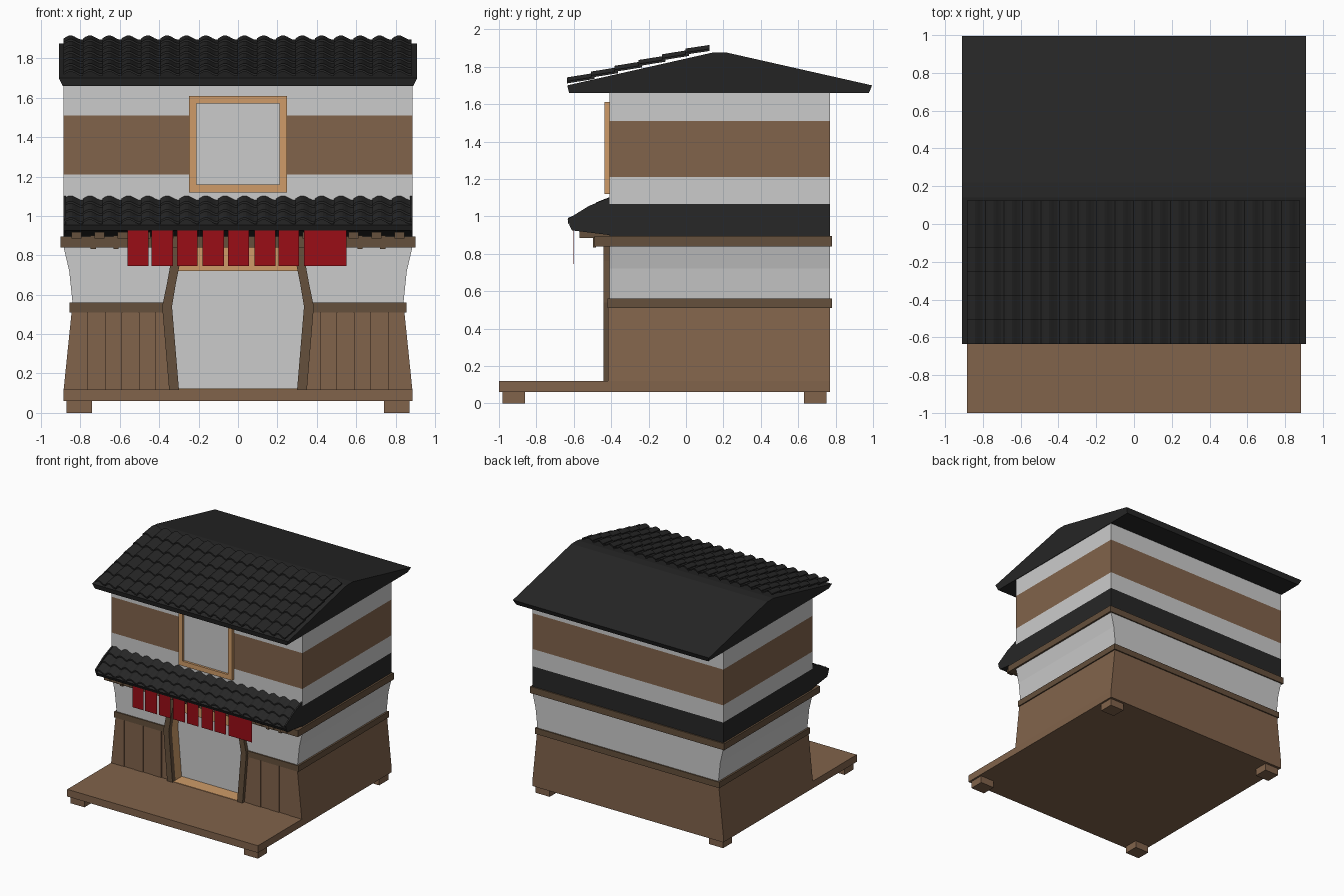
import bpy, bmesh, math

if "Cube" in bpy.data.objects:
    bpy.data.objects.remove(bpy.data.objects["Cube"])


def material(name, rgb):
    m = bpy.data.materials.new(name)
    m.diffuse_color = (*rgb, 1)
    m.use_nodes = True
    m.node_tree.nodes["Principled BSDF"].inputs["Base Color"].default_value = m.diffuse_color
    return m


WOOD = material("wood", (0.22, 0.125, 0.07))
DARK = material("dark_wood", (0.13, 0.08, 0.045))
TAN = material("light_wood", (0.62, 0.33, 0.14))
BLACK = material("black_tile", (0.02, 0.02, 0.02))
RED = material("red_cloth", (0.32, 0.004, 0.008))


def finish(bm, name, mat):
    bmesh.ops.recalc_face_normals(bm, faces=bm.faces)
    me = bpy.data.meshes.new(name)
    bm.to_mesh(me)
    bm.free()
    ob = bpy.data.objects.new(name, me)
    bpy.context.collection.objects.link(ob)
    if mat:
        me.materials.append(mat)
    return ob


def prism(name, pts, a, b, mat=None, axis="y"):
    """Extrude an outline: (x, z) along y, or (y, z) along x."""
    bm = bmesh.new()
    place = (lambda p, t: (p[0], t, p[1])) if axis == "y" else (lambda p, t: (t, p[0], p[1]))
    ends = [[bm.verts.new(place(p, t)) for p in pts] for t in (a, b)]
    n = len(pts)
    for ring in ends:
        bm.faces.new(ring)
    for i in range(n):
        j = (i + 1) % n
        bm.faces.new((ends[0][i], ends[0][j], ends[1][j], ends[1][i]))
    return finish(bm, name, mat)


def box(name, x0, x1, y0, y1, z0, z1, mat=None):
    return prism(name, [(x0, z0), (x1, z0), (x1, z1), (x0, z1)], y0, y1, mat)


def pair(name, pts, a, b, mat=None):
    """The same outline on the right and the left."""
    prism(name + "_right", pts, a, b, mat)
    prism(name + "_left", [(-x, z) for x, z in pts], a, b, mat)


def tiles(name, front, back, rows, cols=18, x0=-0.885, x1=0.88, lift=0.012):
    """Overlapping rows of wavy tiles between two (y, z) points."""
    wave = [0.0, 0.009, 0.015, 0.015, 0.009, 0.001, -0.005, -0.006]
    bm = bmesh.new()
    dy, dz = (back[0] - front[0]) / rows, (back[1] - front[1]) / rows
    w, thick = (x1 - x0) / cols, 0.011
    for r in range(rows):
        ya, za = front[0] + r * dy, front[1] + r * dz
        yb = min(ya + dy * 1.15, back[0])
        zb = za + dz * (yb - ya) / dy - lift
        for c in range(cols):
            rings = []
            for k, h in enumerate(wave):
                x = x0 + w * (c + k / (len(wave) - 1))
                rings.append([bm.verts.new(p) for p in (
                    (x, ya, za + h), (x, yb, zb + h),
                    (x, yb, zb + h + thick), (x, ya, za + h + thick))])
            bm.faces.new(rings[0])
            bm.faces.new(rings[-1])
            for p, q in zip(rings, rings[1:]):
                for i in range(4):
                    j = (i + 1) % 4
                    bm.faces.new((p[i], p[j], q[j], q[i]))
    return finish(bm, name, BLACK)


FRONT, INNER, BACK = -0.41, -0.31, 0.77

# platform and feet
box("platform", -0.885, 0.885, -1, BACK, 0.06, 0.12, WOOD)
for y0, y1 in ((-0.98, -0.86), (0.63, 0.75)):
    pair("foot", [(0.74, 0), (0.87, 0), (0.87, 0.06), (0.74, 0.06)], y0, y1, WOOD)


# ground floor layers: full behind the doorway, split in front of it
def layer(name, outer, inner, y0, y1, mat=None):
    prism(name, outer + [(-x, z) for x, z in reversed(outer)], INNER, y1, mat)
    pair(name + "_front", outer + inner[::-1], y0, INNER, mat)


layer("lower_wall", [(0.885, 0.12), (0.845, 0.51)], [(0.32, 0.12), (0.355, 0.51)], FRONT, BACK, WOOD)
layer("middle_beam", [(0.855, 0.51), (0.855, 0.56)], [(0.355, 0.51), (0.355, 0.56)], -0.42, 0.78, DARK)
layer("plaster_wall", [(0.84, 0.56), (0.857, 0.72), (0.885, 0.84)],
      [(0.355, 0.56), (0.325, 0.72), (0.315, 0.84)], FRONT, BACK)

# vertical front planks with alternating depth
edges = [0.35, 0.42, 0.505, 0.59, 0.675, 0.765]
for i, x in enumerate(edges):
    last = i == len(edges) - 1
    xb, xt = (0.885, 0.845) if last else (edges[i + 1] - 0.003,) * 2
    pair("plank", [(x, 0.12), (xb, 0.12), (xt, 0.51), (x, 0.51)],
         FRONT - (0.004, 0.008)[i % 2], FRONT, WOOD)

# doorway: curved posts, jambs, lintel, sill and door
pair("door_post", [(0.30, 0.12), (0.35, 0.12), (0.385, 0.54), (0.36, 0.66), (0.342, 0.76), (0.335, 0.9),
                   (0.30, 0.9), (0.295, 0.76), (0.315, 0.66), (0.335, 0.54)], -0.44, FRONT + 0.01, DARK)
pair("door_jamb", [(0.302, 0.12), (0.33, 0.12), (0.36, 0.54), (0.34, 0.66), (0.32, 0.84),
                   (0.298, 0.84), (0.298, 0.76), (0.318, 0.66), (0.337, 0.54)], FRONT, INNER, TAN)
box("door_lintel", -0.32, 0.32, -0.415, INNER, 0.72, 0.84, TAN)
box("door_sill", -0.30, 0.30, -0.43, INNER, 0.12, 0.124, TAN)
box("door_panel", -0.35, 0.35, INNER - 0.006, INNER, 0.12, 0.72)

# eave beam and rafter ends
box("eave_beam", -0.90, 0.90, -0.49, 0.78, 0.84, 0.895, DARK)
for i in range(15):
    x = -0.82 + i * 1.64 / 14
    box("rafter_end", x - 0.025, x + 0.025, -0.57, FRONT, 0.885, 0.918, DARK)
for x in (0.62, 0.735):
    pair("eave_bracket", [(x - 0.013, 0.833), (x + 0.013, 0.833), (x + 0.013, 0.9), (x - 0.013, 0.9)],
         -0.497, -0.48, DARK)

# hanging cloth strips, thin sheets under the eave
for x0, x1 in ((-0.56, -0.455), (-0.44, -0.33), (-0.31, -0.205), (-0.18, -0.07),
               (-0.05, 0.055), (0.085, 0.19), (0.205, 0.31), (0.335, 0.55)):
    box("cloth_strip", x0, x1, -0.602, -0.6, 0.745, 0.925, RED)

# lower roof: black band, eave slab, end caps and tiles
box("roof_band", -0.885, 0.885, FRONT, BACK, 0.895, 1.065, BLACK)
prism("eave_slab", [(-0.41, 0.9), (-0.61, 0.927), (-0.625, 0.955), (-0.41, 1.06)], -0.885, 0.885, BLACK, "x")
for x in (-0.885, 0.873):
    prism("eave_end_cap", [(-0.41, 0.9), (-0.61, 0.925), (-0.633, 0.985), (-0.52, 1.055), (-0.41, 1.1)],
          x, x + 0.012, BLACK, "x")
tiles("lower_roof_tiles", (-0.632, 0.965), (-0.405, 1.09), 3)

# upper floor walls
for name, z0, z1, mat in (("upper_wall_bottom", 1.065, 1.21, None),
                          ("upper_wood_band", 1.21, 1.51, WOOD),
                          ("upper_wall_top", 1.51, 1.66, None)):
    box(name, -0.885, 0.885, FRONT, BACK, z0, z1, mat)

# window
box("window_panel", -0.22, 0.22, -0.416, FRONT, 1.15, 1.58)
pair("window_side", [(0.21, 1.12), (0.25, 1.12), (0.25, 1.61), (0.21, 1.61)], -0.435, FRONT, TAN)
for z in (1.12, 1.57):
    box("window_rail", -0.21, 0.21, -0.435, FRONT, z, z + 0.04, TAN)

# main roof, tucked in along the underside, with tiles on the front slope
roof = prism("main_roof", [(-0.625, 1.66), (-0.635, 1.70), (0.14, 1.875), (0.22, 1.875), (0.995, 1.70), (0.978, 1.66)],
             -0.91, 0.91, BLACK, "x")
for v in roof.data.vertices:
    if v.co.z < 1.67:
        v.co.x *= 0.978
tiles("main_roof_tiles", (-0.635, 1.717), (0.125, 1.902), 6)
